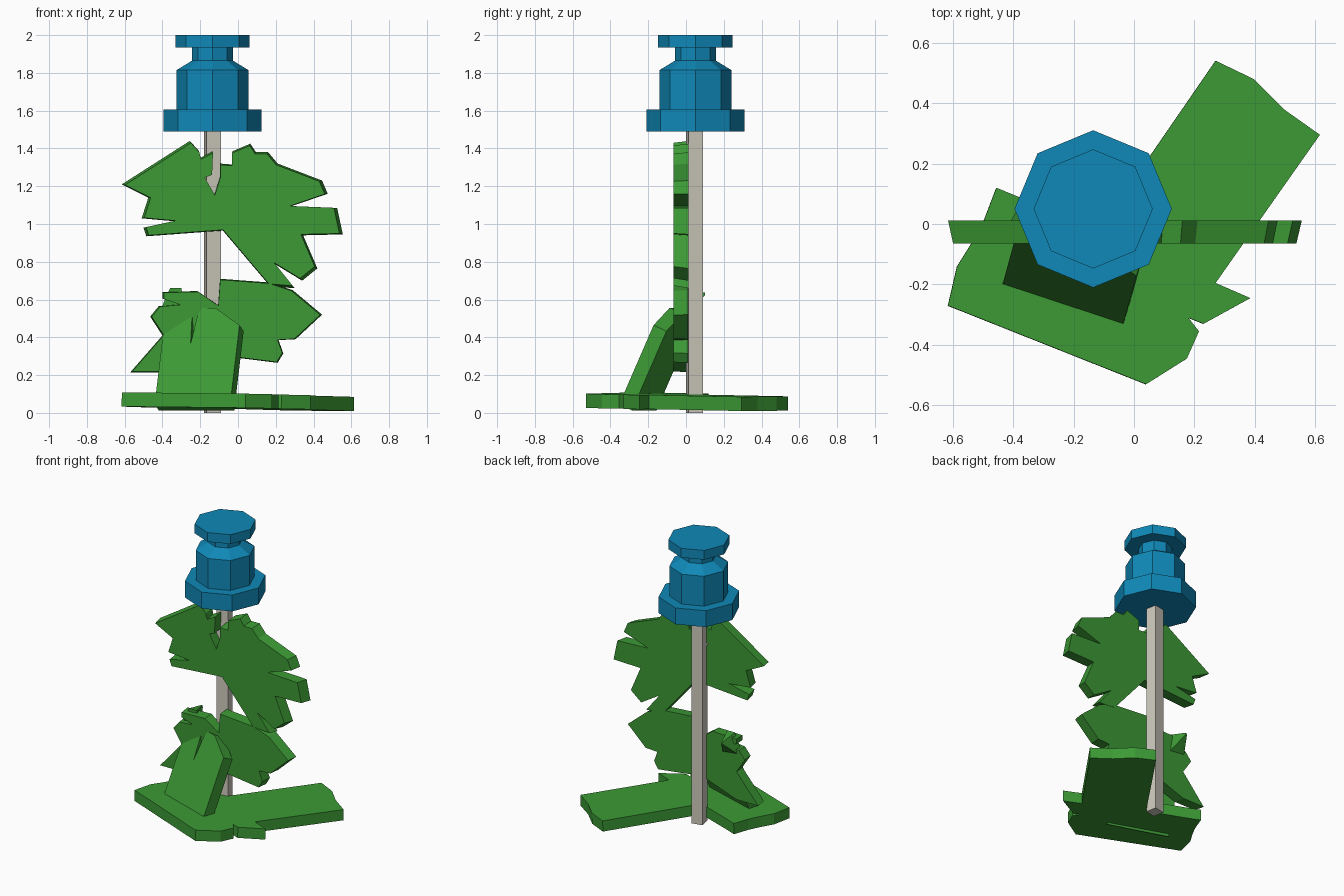
import bpy, bmesh, math
from mathutils import Vector


def material(name, col):
    m = bpy.data.materials.new(name)
    m.diffuse_color = (*col, 1)
    return m


BLUE = material("blue", (0.005, 0.25, 0.48))
GREEN = material("green", (0.045, 0.32, 0.035))
PALE = material("pale", (0.6, 0.58, 0.5))


def finish(name, bm, mat):
    bmesh.ops.recalc_face_normals(bm, faces=bm.faces[:])
    me = bpy.data.meshes.new(name)
    bm.to_mesh(me)
    bm.free()
    ob = bpy.data.objects.new(name, me)
    me.materials.append(mat)
    bpy.context.collection.objects.link(ob)
    return ob


def lathe(name, profile, centre, sides, phase, mat):
    """Stack of polygon rings from (radius, z) pairs, capped at both ends."""
    bm = bmesh.new()
    rings = []
    for r, z in profile:
        rings.append([bm.verts.new((centre[0] + r * math.cos(phase + math.tau * i / sides),
                                    centre[1] + r * math.sin(phase + math.tau * i / sides), z))
                      for i in range(sides)])
    for a, b in zip(rings, rings[1:]):
        for i in range(sides):
            j = (i + 1) % sides
            bm.faces.new((a[i], a[j], b[j], b[i]))
    bm.faces.new(rings[0])
    bm.faces.new(rings[-1])
    return finish(name, bm, mat)


def plate(name, pts, origin, u, v, depth, centre=(0, 0), front=1.0, back=1.0):
    """Thick outline in the u/v plane; each cap is scaled about centre."""
    o, u, v = Vector(origin), Vector(u).normalized(), Vector(v).normalized()
    n = u.cross(v).normalized()
    bm = bmesh.new()
    caps = []
    for s, d in ((front, 0), (back, depth)):
        caps.append([bm.verts.new(o + u * (centre[0] + (a - centre[0]) * s)
                                  + v * (centre[1] + (b - centre[1]) * s) - n * d)
                     for a, b in pts])
    f, k = caps
    for i in range(len(pts)):
        j = (i + 1) % len(pts)
        bm.faces.new((f[i], f[j], k[j], k[i]))
    bm.faces.new(f)
    bm.faces.new(k)
    bmesh.ops.recalc_face_normals(bm, faces=bm.faces[:])
    bmesh.ops.triangulate(bm, faces=[x for x in bm.faces if len(x.verts) > 4])
    return finish(name, bm, GREEN)


# Octagonal blossom on top
lathe("blossom", [(0.26, 1.49), (0.26, 1.605), (0.19, 1.605), (0.19, 1.815), (0.108, 1.865),
                  (0.108, 1.935), (0.197, 1.935), (0.197, 2.0)], (-0.135, 0.05), 8, 0, BLUE)

# Square stem, turned slightly
lathe("stem", [(0.0545, 0), (0.0545, 1.5)], (-0.135, 0.045), 4, math.radians(56), PALE)

# Upper ragged leaf
upper = [(-0.615, 1.21), (-0.255, 1.44), (-0.21, 1.39), (-0.20, 1.35), (-0.135, 1.385),
         (-0.14, 1.265), (-0.18, 1.25), (-0.125, 1.155), (-0.095, 1.25), (-0.095, 1.32),
         (-0.03, 1.315), (-0.03, 1.385), (0.065, 1.425), (0.095, 1.38), (0.16, 1.38),
         (0.21, 1.32), (0.445, 1.23), (0.475, 1.16), (0.285, 1.095), (0.525, 1.085),
         (0.555, 0.945), (0.345, 0.94), (0.42, 0.765), (0.34, 0.70), (0.20, 0.785),
         (0.30, 0.66), (0.17, 0.67), (-0.08, 0.965), (-0.485, 0.935), (-0.50, 0.98),
         (-0.34, 1.015), (-0.51, 1.03), (-0.475, 1.14)]
FLAT = dict(origin=(0, -0.065, 0), u=(1, 0, 0), v=(0, 0, 1))
plate("upper_leaf", upper, **FLAT, depth=0.077, centre=(-0.05, 1.1), front=0.97)

# Lower ragged leaf
lower = [(-0.095, 0.71), (0.17, 0.69), (0.29, 0.65), (0.445, 0.52), (0.305, 0.39),
         (0.215, 0.385), (0.24, 0.315), (0.21, 0.265), (0.01, 0.29), (-0.13, 0.31),
         (-0.40, 0.215), (-0.57, 0.215), (-0.40, 0.41), (-0.465, 0.51), (-0.42, 0.565),
         (-0.31, 0.575), (-0.40, 0.605), (-0.40, 0.64), (-0.215, 0.645), (-0.105, 0.57)]
plate("lower_leaf", lower, **FLAT, depth=0.076, centre=(-0.05, 0.46), front=0.98)

# Small spike behind the lower leaf
plate("leaf_spike", [(-0.43, 0.50), (-0.27, 0.48), (-0.30, 0.66), (-0.36, 0.66)],
      (0, -0.03, 0), (1, 0, 0), (0, 0, 1), 0.13, centre=(-0.35, 0.635), back=0.08)

# Leaf leaning back against the stem
plate("leaning_leaf", [(-0.21, -0.06), (0.21, -0.06), (0.21, 0.40), (0.065, 0.50),
                       (-0.01, 0.50), (-0.03, 0.46), (-0.05, 0.29), (-0.06, 0.45), (-0.21, 0.35)],
      (-0.235, -0.265, 0.1), (0.951, -0.309, 0), (0.108, 0.396, 0.911), 0.078)

# Base leaves lying on the ground
base = [(0.27, 0.54), (0.395, 0.48), (0.495, 0.38), (0.615, 0.295), (0.27, -0.195),
        (0.385, -0.245), (0.23, -0.33), (0.18, -0.31), (0.215, -0.355), (0.175, -0.445),
        (0.04, -0.53), (-0.615, -0.27), (-0.585, -0.14), (-0.535, -0.06), (-0.495, 0.015),
        (-0.455, 0.12), (-0.37, 0.085), (-0.17, 0.01), (-0.095, 0.01)]
plate("base_leaf", base, (0, 0, 0.097), (1, 0, -0.015), (0, 1, -0.01), 0.075)
